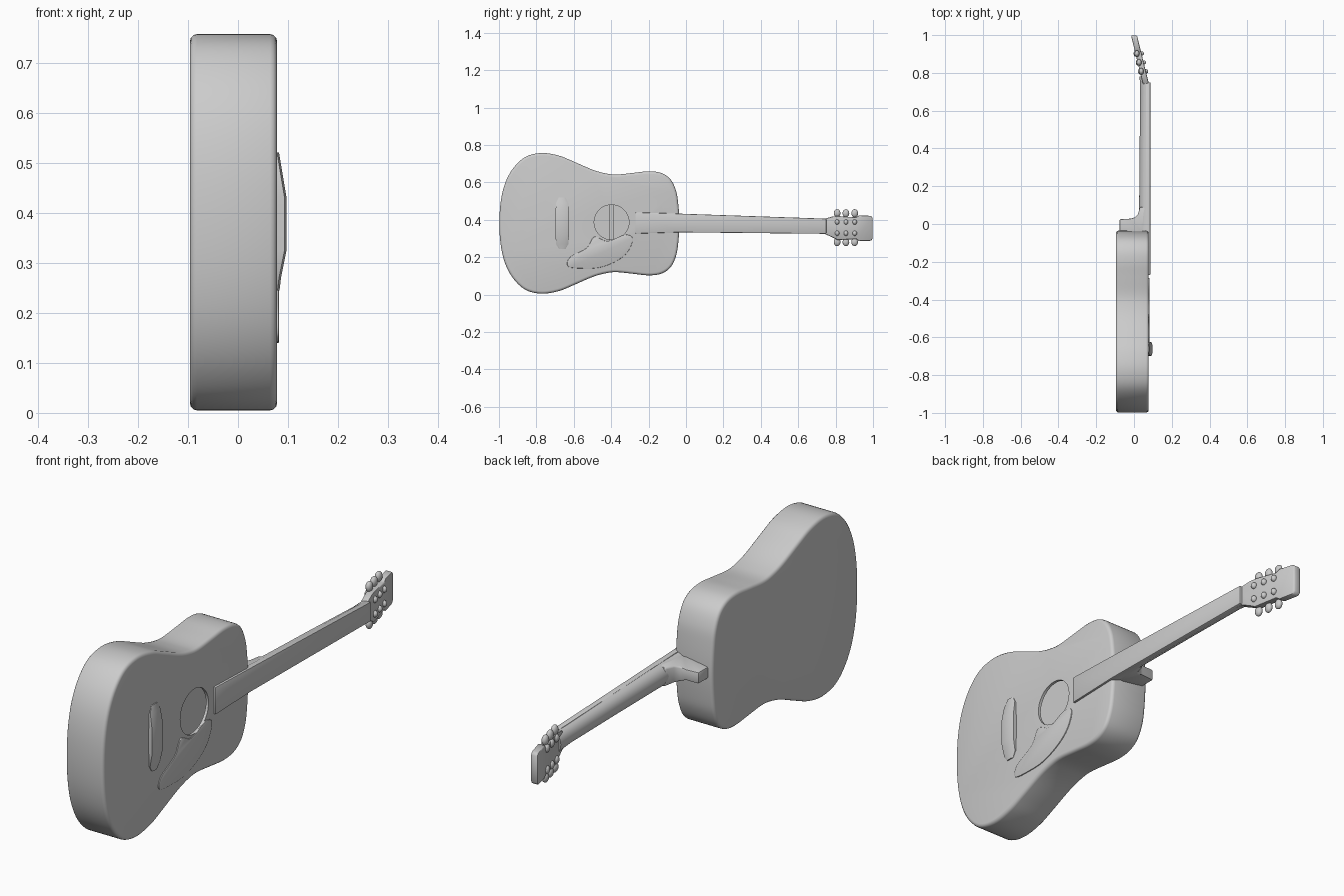
import bpy, bmesh, math
from mathutils import Vector

if "Cube" in bpy.data.objects:
    bpy.data.objects.remove(bpy.data.objects["Cube"])

grey = bpy.data.materials.new("plain_grey")
grey.diffuse_color = (0.6, 0.6, 0.6, 1)
grey.use_nodes = True
grey.node_tree.nodes["Principled BSDF"].inputs["Base Color"].default_value = grey.diffuse_color
CZ = 0.381  # centre line height of the body


def finish(name, bm, bevel=0, segments=3, cutters=()):
    """Turn a bmesh into a smooth-shaded object with rounded edges and cut-outs."""
    bmesh.ops.recalc_face_normals(bm, faces=bm.faces)
    me = bpy.data.meshes.new(name)
    bm.to_mesh(me)
    bm.free()
    me.materials.append(grey)
    ob = bpy.data.objects.new(name, me)
    bpy.context.collection.objects.link(ob)
    bpy.ops.object.select_all(action='DESELECT')
    bpy.context.view_layer.objects.active = ob
    ob.select_set(True)
    if bevel:
        m = ob.modifiers.new("round", 'BEVEL')
        m.width, m.segments, m.limit_method, m.angle_limit = bevel, segments, 'ANGLE', math.radians(40)
        bpy.ops.object.modifier_apply(modifier=m.name)
    for c in cutters:
        m = ob.modifiers.new("cut", 'BOOLEAN')
        m.object, m.operation, m.solver = c, 'DIFFERENCE', 'EXACT'
        bpy.ops.object.modifier_apply(modifier=m.name)
    bpy.ops.object.shade_smooth_by_angle(angle=math.radians(40))
    return ob


def loft(rings):
    """Skin a list of closed rings and cap both ends."""
    bm = bmesh.new()
    vs = [[bm.verts.new(p) for p in r] for r in rings]
    n = len(vs[0])
    for a, b in zip(vs, vs[1:]):
        for i in range(n):
            bm.faces.new((a[i], a[(i + 1) % n], b[(i + 1) % n], b[i]))
    bm.faces.new(vs[0])
    bm.faces.new(vs[-1])
    return bm


def slab(pts, x0, x1):
    """Extrude a (y, z) outline along x."""
    return loft([[(x, y, z) for y, z in pts] for x in (x0, x1)])


def smooth_loop(pts, steps=5):
    """Closed Catmull-Rom curve through the points."""
    p = [Vector(q) for q in pts]
    n, out = len(p), []
    for i in range(n):
        a, b, c, d = p[i - 1], p[i], p[(i + 1) % n], p[(i + 2) % n]
        for k in range(steps):
            t = k / steps
            out.append(0.5 * (2 * b + (c - a) * t + (2 * a - 5 * b + 4 * c - d) * t * t
                              + (3 * b - a - 3 * c + d) * t ** 3))
    return out


def inset(pts, d):
    """Offset a closed outline inwards (outline runs clockwise)."""
    out = []
    for i, p in enumerate(pts):
        t = (pts[(i + 1) % len(pts)] - pts[i - 1]).normalized()
        out.append(p + Vector((t.y, -t.x)) * d)
    return out


def ellipsoid(name, centre, size):
    bm = bmesh.new()
    bmesh.ops.create_uvsphere(bm, u_segments=14, v_segments=8, radius=1)
    for v in bm.verts:
        v.co = Vector([c + s * k for c, s, k in zip(centre, size, v.co)])
    return finish(name, bm)


# Hollow body with a round sound hole
half = [(-.99, .12), (-.965, .22), (-.92, .30), (-.855, .357), (-.77, .376), (-.68, .362),
        (-.6, .33), (-.5, .287), (-.43, .267), (-.37, .261), (-.28, .27), (-.2, .278),
        (-.135, .27), (-.085, .238), (-.055, .18), (-.042, .11)]
outline = smooth_loop([(-.998, CZ)] + [(y, CZ + h) for y, h in half]
                      + [(-.035, CZ)] + [(y, CZ - h) for y, h in reversed(half)])
cavity = finish("cavity_cutter", slab(inset(outline, .014), -.081, .066))
hole = finish("sound_hole_cutter", slab(
    [(-.398 + .093 * math.cos(a * math.tau / 48), .387 + .093 * math.sin(a * math.tau / 48))
     for a in range(48)], .03, .15))
finish("body", slab(outline, -.096, .078), .014, 3, (cavity, hole))
for c in (cavity, hole):
    bpy.data.objects.remove(c)

# Cross brace inside, on the back
finish("back_brace", slab([(-.408, .13), (-.408, .63), (-.388, .63), (-.388, .13)], -.084, -.05))

# Pickguard
guard = smooth_loop([(-.63, .15), (-.62, .2), (-.53, .25), (-.49, .31), (-.42, .285), (-.33, .32),
                     (-.285, .30), (-.31, .23), (-.37, .18), (-.46, .145), (-.55, .14)], 4)
finish("pickguard", slab(guard, .075, .082), .003, 2)

# Bridge, domed along its length
rings = []
for z, w, x in ((.245, .018, .083), (.27, .033, .086), (.325, .036, .097),
                (.43, .036, .097), (.49, .033, .087), (.52, .018, .082)):
    rings.append([(.07, -.662 - w, z), (x - .004, -.662 - w, z), (x, -.662 - w * .6, z),
                  (x, -.662 + w * .6, z), (x - .004, -.662 + w, z), (.07, -.662 + w, z)])
finish("bridge", loft(rings))

# Fretboard, tapering towards the nut
finish("fretboard", slab([(-.27, .326), (-.27, .440), (-.04, .433), (.75, .406), (.75, .325), (-.04, .333)],
                         .062, .087), .004, 2)

# Neck with a rounded back
rings = []
for y, zc, w, x in ((-.05, .382, .049, .022), (.06, .381, .048, .027), (.4, .374, .044, .03),
                    (.7, .366, .040, .032), (.78, .364, .042, .03)):
    top = .078 if y < .75 else .064
    rings.append([(top - (top - x) * math.sin(math.pi * k / 12) ** .8 if 0 < k < 12 else top, y,
                   zc + w * math.cos(math.pi * k / 12)) for k in range(13)])
finish("neck", loft(rings))

# Heel, narrowing towards the back of the body
side = [(-.076, -.06), (-.076, .026), (-.02, .028), (.005, .035), (.02, .05), (.032, .09),
        (.06, .09), (.06, -.06)]
rings = []
for s in (-1, 1):
    rings.append([(x, y, CZ + s * (.024 + max(0, x + .02) * .26)) for x, y in side])
finish("heel", loft(rings), .006, 2)


# Headstock, leaning back from the neck
def lean(y):
    return .056 - .245 * (y - .77)


bm = slab([(.74, .325), (.74, .405), (.785, .418), (.81, .42), (.91, .413), (.925, .424), (.99, .421), (.998, .41),
           (.998, .30), (.99, .288), (.925, .286), (.91, .297), (.81, .292), (.785, .305)], -.016, .016)
for v in bm.verts:
    v.co.x += lean(v.co.y)
finish("headstock", bm, .006, 2)

# Tuners: knob, post and gear on both edges
for side_name, s in (("upper", 1), ("lower", -1)):
    for i, y in enumerate((.808, .855, .902)):
        x = lean(y)
        ellipsoid(f"{side_name}_tuner_knob_{i + 1}", (x - .008, y, .358 + s * .077), (.013, .018, .022))
        ellipsoid(f"{side_name}_tuner_post_{i + 1}", (x + .016, y, .358 + s * .03), (.013, .012, .014))
        ellipsoid(f"{side_name}_tuner_gear_{i + 1}", (x - .015, y, .358 + s * .045), (.011, .016, .017))
